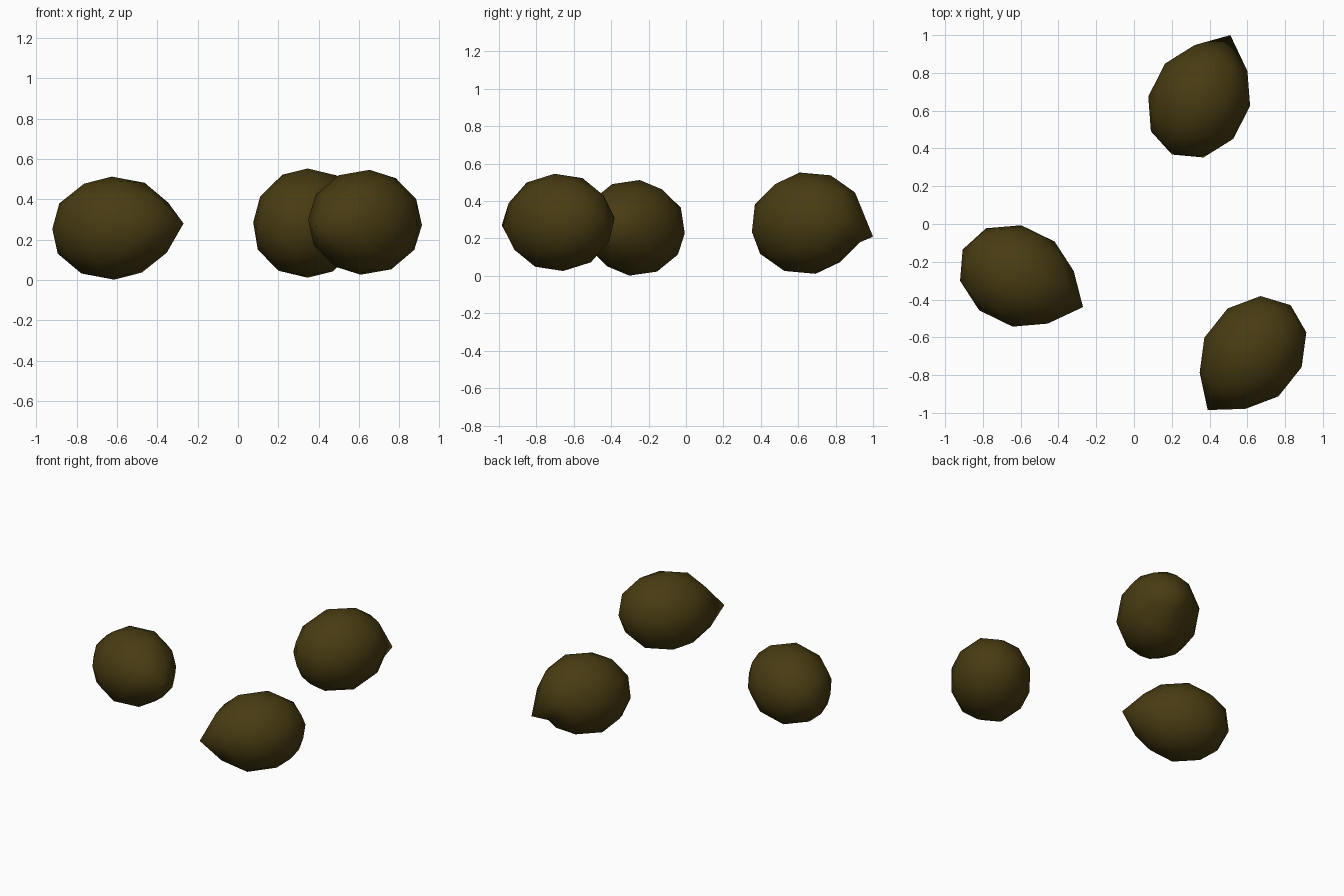
import bpy
import bmesh
from math import radians
from mathutils import Matrix, Vector

cube = bpy.data.objects.get("Cube")
if cube:
    bpy.data.objects.remove(cube, do_unlink=True)

# One dark olive-brown shell colour
shell = bpy.data.materials.new("dark_olive_brown")
shell.use_nodes = True
colour = (0.065, 0.045, 0.006, 1.0)
shell.diffuse_color = colour
bsdf = shell.node_tree.nodes["Principled BSDF"]
bsdf.inputs["Base Color"].default_value = colour
bsdf.inputs["Roughness"].default_value = 0.8


def add_seed(name, centre, heading, pitch, roll, height, tip):
    """Low-poly egg-shaped seed with one vertex drawn out to a point."""
    bm = bmesh.new()
    bmesh.ops.create_icosphere(bm, subdivisions=2, radius=1)
    # Turn an equator vertex onto +x, then stretch into an egg
    turn = Matrix.Rotation(radians(18), 4, "Z")
    stretch = Matrix.Diagonal((0.32, 0.265, height, 1))
    bmesh.ops.transform(bm, matrix=stretch @ turn, verts=bm.verts)
    nose = max(bm.verts, key=lambda v: v.co.x)
    # Lay the seed down in its place
    pose = (Matrix.Translation(centre)
            @ Matrix.Rotation(radians(heading), 4, "Z")
            @ Matrix.Rotation(radians(-pitch), 4, "Y")
            @ Matrix.Rotation(radians(roll), 4, "X"))
    bmesh.ops.transform(bm, matrix=pose, verts=bm.verts)
    nose.co = Vector(tip)
    for face in bm.faces:
        face.smooth = True
    mesh = bpy.data.meshes.new(name)
    bm.to_mesh(mesh)
    bm.free()
    mesh.materials.append(shell)
    obj = bpy.data.objects.new(name, mesh)
    bpy.context.collection.objects.link(obj)
    return obj


add_seed("right_seed", (-0.62, -0.275, 0.257), -26, 4, -5, 0.257,
         (-0.27, -0.44, 0.28))
add_seed("back_seed", (0.345, 0.65, 0.282), 63, 8, 4, 0.274,
         (0.51, 1.0, 0.21))
add_seed("left_seed", (0.63, -0.68, 0.286), 231.5, -1, -7, 0.262,
         (0.39, -0.985, 0.27))
